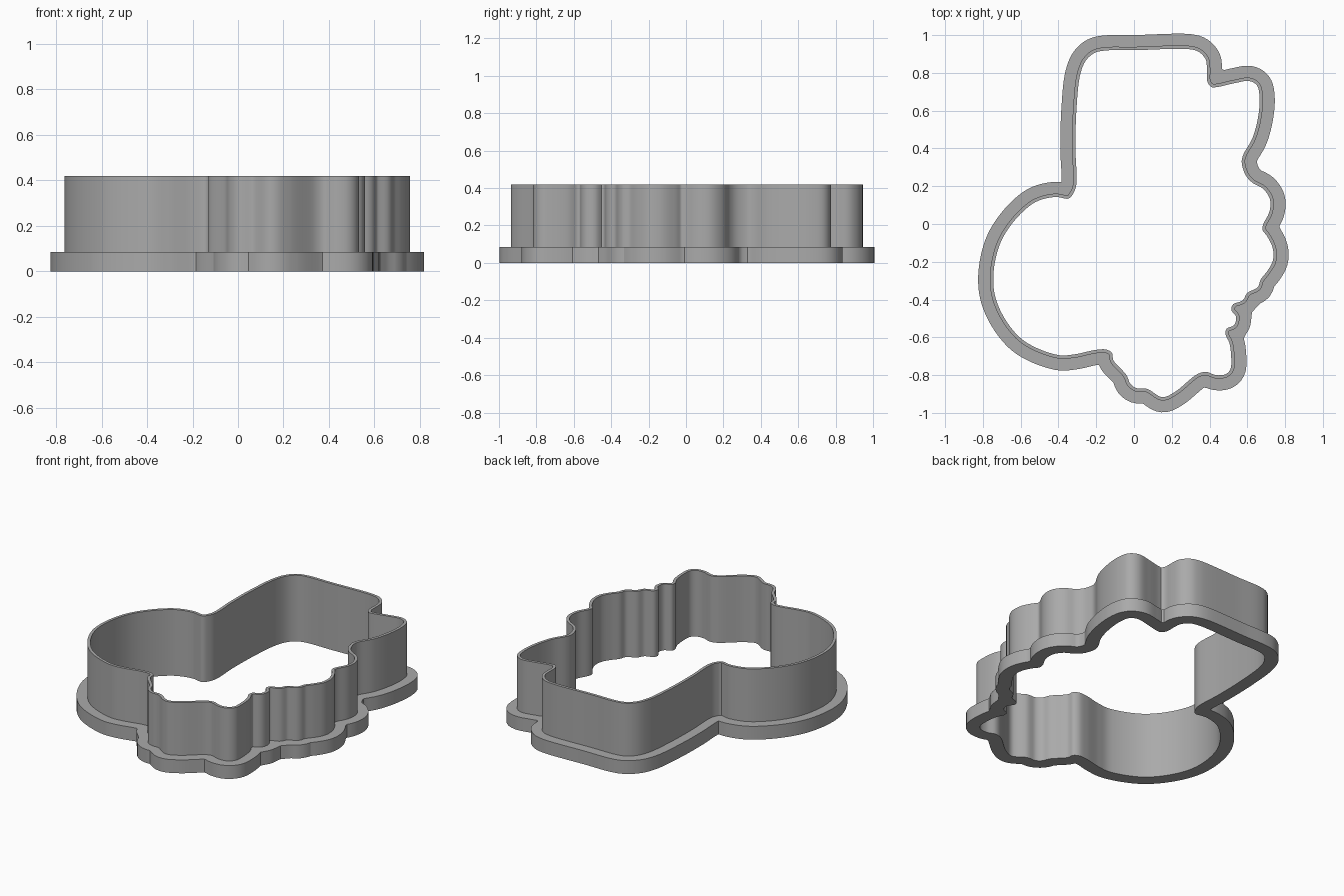
import bpy
import bmesh
from mathutils import Vector
from mathutils.geometry import intersect_point_line

if "Cube" in bpy.data.objects:
    bpy.data.objects.remove(bpy.data.objects["Cube"])

WALL, RIM = 0.018, 0.08          # outward offsets from the inner outline
WALL_TOP, RIM_TOP = 0.42, 0.085

# Inner outline of the cutter, clockwise from the left notch
OUTLINE = [
    (-.345, .135), (-.32, .165), (-.305, .21), (-.31, .40), (-.305, .60),
    (-.285, .79), (-.255, .865), (-.21, .905), (-.155, .918), (0, .92),
    (.295, .925), (.345, .91), (.38, .87), (.386, .82), (.388, .755),
    (.41, .725), (.44, .725), (.53, .745), (.61, .757), (.65, .735),
    (.665, .67), (.655, .555), (.625, .45), (.58, .37), (.57, .33),
    (.59, .26), (.625, .22), (.685, .185), (.72, .13), (.717, .065),
    (.685, .0), (.68, -.03), (.705, -.065), (.735, -.13), (.735, -.195),
    (.705, -.25), (.67, -.295), (.655, -.335), (.60, -.365), (.575, -.405),
    (.525, -.425), (.515, -.455), (.54, -.49), (.53, -.535), (.49, -.555),
    (.485, -.585), (.505, -.63), (.515, -.715), (.51, -.77), (.485, -.795),
    (.435, -.80), (.38, -.783), (.335, -.795), (.215, -.89), (.15, -.917),
    (.07, -.873), (.01, -.868), (-.02, -.845), (-.04, -.80), (-.11, -.72),
    (-.115, -.685), (-.145, -.665), (-.205, -.667), (-.315, -.69), (-.405, -.693),
    (-.605, -.60), (-.738, -.37), (-.705, -.095), (-.54, .105), (-.42, .143),
]


def smooth_loop(points, spacing=0.012):
    """Closed centripetal Catmull-Rom curve through the points."""
    pts = [Vector(p) for p in points]
    n, out = len(pts), []
    for i in range(n):
        a, b, c, d = (pts[(i + k) % n] for k in (-1, 0, 1, 2))
        t0 = 0
        t1 = (b - a).length ** 0.5
        t2 = t1 + (c - b).length ** 0.5
        t3 = t2 + (d - c).length ** 0.5
        steps = max(3, round((c - b).length / spacing))
        for s in range(steps):
            t = t1 + (t2 - t1) * s / steps
            p = a.lerp(b, (t - t0) / (t1 - t0))
            q = b.lerp(c, (t - t1) / (t2 - t1))
            r = c.lerp(d, (t - t2) / (t3 - t2))
            p = p.lerp(q, (t - t0) / (t2 - t0))
            q = q.lerp(r, (t - t1) / (t3 - t1))
            out.append(p.lerp(q, (t - t1) / (t2 - t1)))
    return out


def distance(p, loop):
    best = 9.0
    for i, a in enumerate(loop):
        b = loop[i - 1]
        t = min(1, max(0, intersect_point_line(p, a, b)[1]))
        best = min(best, (p - a.lerp(b, t)).length)
    return best


def offset_loop(loop, d):
    """Push the loop outward, dropping points where it folds over itself."""
    n, out = len(loop), []
    for i in range(n):
        t = (loop[(i + 1) % n] - loop[i - 1]).normalized()
        p = loop[i] + Vector((-t.y, t.x)) * d
        if distance(p, loop) > d * 0.985:
            out.append(p)
    return out


def ring(name, loops, z0, z1, mat):
    """Solid band between two outlines."""
    curve = bpy.data.curves.new(name, 'CURVE')
    curve.dimensions = '2D'
    curve.fill_mode = 'BOTH'
    curve.extrude = (z1 - z0) / 2
    for loop in loops:
        spline = curve.splines.new('POLY')
        spline.points.add(len(loop) - 1)
        for pt, p in zip(spline.points, loop):
            pt.co = (p.x, p.y, 0, 1)
        spline.use_cyclic_u = True
    obj = bpy.data.objects.new(name, curve)
    bpy.context.collection.objects.link(obj)
    bpy.ops.object.select_all(action='DESELECT')
    obj.select_set(True)
    bpy.context.view_layer.objects.active = obj
    bpy.ops.object.convert(target='MESH')
    obj = bpy.context.object
    bm = bmesh.new()
    bm.from_mesh(obj.data)
    bmesh.ops.remove_doubles(bm, verts=bm.verts, dist=1e-5)
    bmesh.ops.translate(bm, verts=bm.verts, vec=(0, 0, (z0 + z1) / 2))
    bmesh.ops.recalc_face_normals(bm, faces=bm.faces)
    bm.to_mesh(obj.data)
    bm.free()
    obj.data.materials.clear()
    obj.data.materials.append(mat)
    bpy.ops.object.shade_smooth_by_angle()
    return obj


grey = bpy.data.materials.new("grey plastic")
grey.diffuse_color = (0.4, 0.4, 0.4, 1)
grey.use_nodes = True
grey.node_tree.nodes["Principled BSDF"].inputs["Base Color"].default_value = grey.diffuse_color

inner = smooth_loop(OUTLINE)
wall_outer = offset_loop(inner, WALL)
rim_outer = offset_loop(inner, RIM)

# Thin cutting wall and the wide grip rim around its foot
ring("cutting_wall", (inner, wall_outer), 0, WALL_TOP, grey)
ring("grip_rim", (wall_outer, rim_outer), 0, RIM_TOP, grey)
